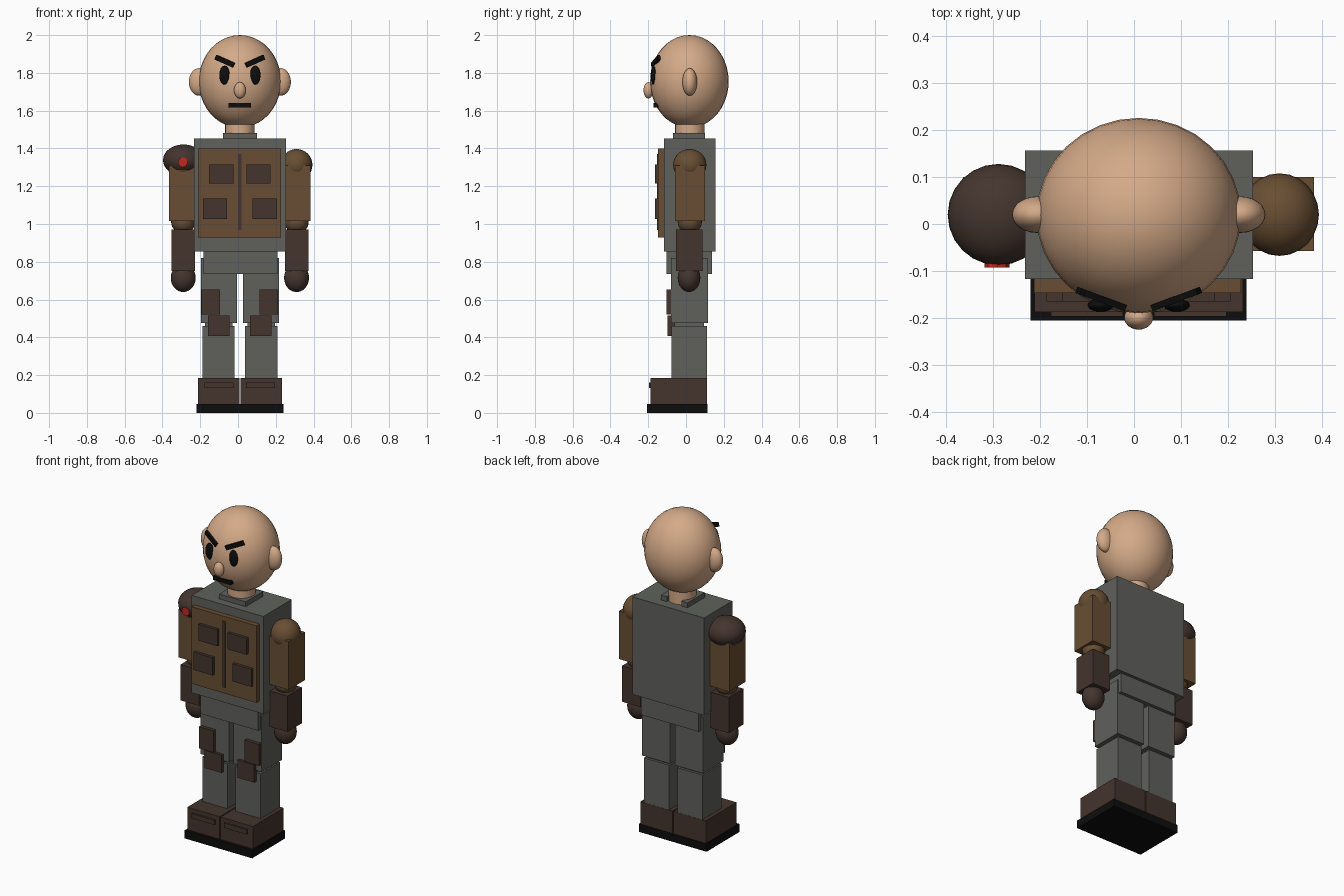
import bpy, math
from mathutils import Vector, Matrix

if "Cube" in bpy.data.objects:
    bpy.data.objects.remove(bpy.data.objects["Cube"])

CX, CY = 0.01, 0.02   # body centre line


def material(name, r, g, b):
    m = bpy.data.materials.new(name)
    m.diffuse_color = (r, g, b, 1)
    m.use_nodes = True
    m.node_tree.nodes["Principled BSDF"].inputs["Base Color"].default_value = m.diffuse_color
    return m


SKIN = material("skin", 0.66, 0.40, 0.245)
GREY = material("grey cloth", 0.115, 0.12, 0.108)
BROWN = material("brown leather", 0.14, 0.076, 0.033)
DARK = material("dark leather", 0.058, 0.035, 0.027)
BLACK = material("black", 0.004, 0.004, 0.004)
RED = material("red", 0.52, 0.022, 0.015)


def finish(name, mat):
    o = bpy.context.object
    o.name = name
    o.data.materials.append(mat)
    return o


def box(name, mat, x, y, z):
    """Box given by its (min, max) range on each axis."""
    bpy.ops.mesh.primitive_cube_add(size=1)
    o = finish(name, mat)
    size = [b - a for a, b in (x, y, z)]
    mid = [(a + b) / 2 for a, b in (x, y, z)]
    o.data.transform(Matrix.Diagonal((*size, 1)))
    o.location = mid
    return o


def ball(name, mat, loc, radii, seg=24, rings=16):
    bpy.ops.mesh.primitive_uv_sphere_add(segments=seg, ring_count=rings, radius=1)
    o = finish(name, mat)
    o.data.transform(Matrix.Diagonal((*radii, 1)))
    o.location = loc
    bpy.ops.object.shade_smooth()
    return o


def tube(name, mat, loc, r, depth, sides=24, rot=(0, 0, 0)):
    bpy.ops.mesh.primitive_cylinder_add(vertices=sides, radius=r, depth=depth,
                                        location=loc, rotation=rot)
    o = finish(name, mat)
    bpy.ops.object.shade_smooth_by_angle()
    return o


def side_box(name, mat, s, x, y, z):
    """Box with x measured outward from the centre line on side s."""
    a, b = sorted((CX + s * x[0], CX + s * x[1]))
    return box(name, mat, (a, b), y, z)


# Head, nose, mouth and neck
ball("head", SKIN, (CX, 0.018, 1.755), (0.218, 0.208, 0.245), 32, 20)
ball("nose", SKIN, (CX, -0.199, 1.708), (0.031, 0.026, 0.043))
box("mouth", BLACK, (-0.05, 0.07), (-0.172, -0.145), (1.617, 1.64))
tube("neck", SKIN, (CX, CY, 1.50), 0.078, 0.12)

# Torso, collar, chest panel and hips
box("torso", GREY, (-0.232, 0.254), (-0.117, 0.157), (0.855, 1.453))
box("collar_front", GREY, (-0.08, 0.10), (-0.068, -0.03), (1.45, 1.483))
box("chest_panel", BROWN, (-0.213, 0.228), (-0.147, -0.115), (0.928, 1.40))
box("chest_seam", DARK, (0.001, 0.019), (-0.154, -0.14), (0.967, 1.37))
box("hips", GREY, (-0.183, 0.209), (-0.103, 0.138), (0.735, 0.857))

for s, side in ((-1, "left"), (1, "right")):
    # Face parts
    ball("ear_" + side, SKIN, (CX + s * 0.216, CY, 1.752), (0.054, 0.039, 0.073))
    ball("eye_" + side, BLACK, (CX + s * 0.081, -0.173, 1.788), (0.028, 0.014, 0.05))
    outer = Vector((CX + s * 0.128, -0.142, 1.883))
    inner = Vector((CX + s * 0.032, -0.178, 1.84))
    d = outer - inner
    brow = box("brow_" + side, BLACK, (-d.length / 2, d.length / 2),
               (-0.007, 0.007), (-0.013, 0.013))
    brow.location = (outer + inner) / 2
    brow.rotation_euler = d.to_track_quat('X', 'Z').to_euler()

    # Collar sides and chest pockets
    side_box("collar_" + side, GREY, s, (0.05, 0.09), (-0.068, 0.10), (1.45, 1.483))
    side_box("upper_pocket_" + side, DARK, s, (0.035, 0.163), (-0.165, -0.14), (1.215, 1.315))
    side_box("lower_pocket_" + side, DARK, s, (0.067, 0.196), (-0.165, -0.14), (1.027, 1.135))

    # Arm
    side_box("upper_arm_" + side, BROWN, s, (0.238, 0.374), (-0.058, 0.10), (1.015, 1.31))
    ball("shoulder_" + side, BROWN, (CX + s * 0.30, CY, 1.313), (0.084, 0.088, 0.084))
    ball("elbow_" + side, BROWN, (CX + s * 0.30, CY, 1.01), (0.064, 0.064, 0.06))
    side_box("forearm_" + side, DARK, s, (0.238, 0.362), (-0.053, 0.088), (0.752, 0.972))
    ball("hand_" + side, DARK, (CX + s * 0.30, CY - 0.004, 0.715), (0.066, 0.06, 0.075))

    # Leg
    side_box("thigh_" + side, GREY, s, (0.016, 0.207), (-0.08, 0.117), (0.475, 0.82))
    side_box("knee_" + side, GREY, s, (0.04, 0.185), (-0.06, 0.095), (0.44, 0.49))
    side_box("shin_" + side, GREY, s, (0.028, 0.198), (-0.077, 0.11), (0.15, 0.46))
    side_box("thigh_pouch_" + side, DARK, s, (0.105, 0.203), (-0.102, -0.07), (0.52, 0.652))
    side_box("knee_pad_" + side, DARK, s, (0.054, 0.168), (-0.097, -0.06), (0.406, 0.515))

    # Boot
    side_box("boot_" + side, DARK, s, (0.003, 0.222), (-0.187, 0.111), (0.045, 0.186))
    side_box("boot_strap_" + side, DARK, s, (0.033, 0.187), (-0.197, -0.18), (0.131, 0.16))
    side_box("sole_" + side, BLACK, s, (0.0, 0.23), (-0.206, 0.115), (0.0, 0.048))

# Shoulder guard with badge on one side
ball("shoulder_guard", DARK, (-0.289, CY, 1.338), (0.108, 0.108, 0.083))
tube("badge", RED, (-0.292, -0.08, 1.327), 0.027, 0.025, 8, (math.pi / 2, 0, 0))
